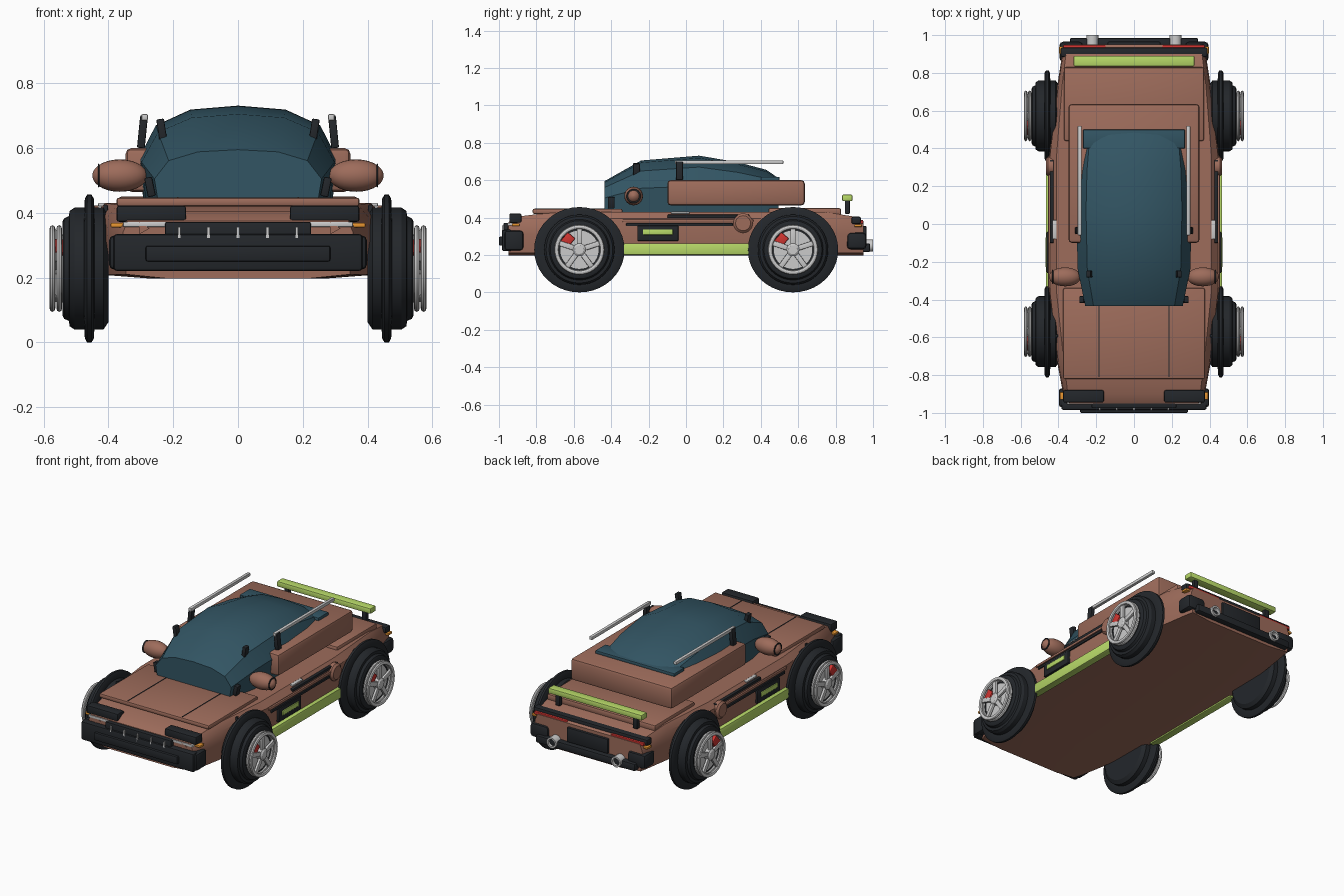
import bpy, bmesh, math
from mathutils import Matrix, Vector

if "Cube" in bpy.data.objects:
    bpy.data.objects.remove(bpy.data.objects["Cube"])


def mat(name, r, g, b):
    m = bpy.data.materials.new(name)
    m.diffuse_color = (r, g, b, 1)
    m.use_nodes = True
    m.node_tree.nodes["Principled BSDF"].inputs["Base Color"].default_value = m.diffuse_color
    return m


BROWN = mat("brown_paint", .34, .15, .105)
TEAL = mat("teal_glass", .032, .09, .125)
BLACK = mat("black_rubber", .017, .02, .024)
LIME = mat("lime_paint", .48, .70, .14)
RED = mat("red_paint", .62, .035, .03)
ORANGE = mat("orange_lens", .80, .30, .03)
SILVER = None


def finish(name, bm, m):
    bmesh.ops.recalc_face_normals(bm, faces=bm.faces[:])
    me = bpy.data.meshes.new(name)
    bm.to_mesh(me)
    bm.free()
    ob = bpy.data.objects.new(name, me)
    bpy.context.collection.objects.link(ob)
    if m:
        me.materials.append(m)
    return ob


def box(name, x, y, z, m=None, bevel=0.0, rot=None):
    """Box from (min, max) ranges, optionally bevelled and transformed."""
    bm = bmesh.new()
    bmesh.ops.create_cube(bm, size=1)
    for v in bm.verts:
        v.co = Vector([(a + b) / 2 + c * abs(b - a) for (a, b), c in zip((x, y, z), v.co)])
    if bevel:
        bmesh.ops.bevel(bm, geom=bm.edges[:], offset=bevel, segments=2, profile=.5, affect='EDGES')
    if rot:
        bm.transform(rot)
    return finish(name, bm, m)


def pair(name, x, y, z, m=None, bevel=0.0):
    for s, side in ((1, "right"), (-1, "left")):
        box(f"{name}_{side}", (s * x[0], s * x[1]), y, z, m, bevel)


def lathe(name, prof, centre, m=None, axis='X', closed=False, seg=40, stretch=1.0):
    """Turn (offset, radius) points round the X or Y axis."""
    bm = bmesh.new()
    rings = []
    for a, r in prof:
        ring = []
        for i in range(seg):
            t = 2 * math.pi * i / seg
            u, w = r * math.cos(t) * stretch, r * math.sin(t)
            co = (a, u, w) if axis == 'X' else (u, a, w)
            ring.append(bm.verts.new(Vector(co) + Vector(centre)))
        rings.append(ring)
    nxt = rings[1:] + ([rings[0]] if closed else [])
    for p, q in zip(rings, nxt):
        for i in range(seg):
            j = (i + 1) % seg
            bm.faces.new((p[i], p[j], q[j], q[i]))
    if not closed:
        bm.faces.new(rings[0])
        bm.faces.new(rings[-1])
    return finish(name, bm, m)


def loft(name, stations, m):
    """Skin mirrored half sections [(x, z) bottom to top] along y."""
    bm = bmesh.new()
    rings = []
    for y, half in stations:
        pts = half + [(-x, z) for x, z in reversed(half) if x > 0]
        rings.append([bm.verts.new((x, y, z)) for x, z in pts])
    n = len(rings[0])
    for p, q in zip(rings, rings[1:]):
        for i in range(n):
            bm.faces.new((p[i], p[(i + 1) % n], q[(i + 1) % n], q[i]))
    bm.faces.new(rings[0])
    bm.faces.new(rings[-1])
    return finish(name, bm, m)


# main body shell: (y, half width, top half width, top z)
shell = [(-.95, .36, .34, .375), (-.90, .375, .35, .405), (-.74, .405, .37, .425),
         (-.36, .45, .41, .43), (.36, .45, .41, .43), (.74, .405, .38, .43),
         (.90, .38, .36, .405), (.95, .37, .35, .375)]
loft("body", [(y, [(w * .6, .197), (w - .015, .21), (w, .31), (w - .005, zt - .035), (wt, zt)])
              for y, w, wt, zt in shell], BROWN)

# hood, rear deck and raised rear box
box("hood", (-.375, .375), (-.82, -.34), (.42, .447), BROWN, .008)
pair("hood_seam", (.183, .188), (-.81, -.36), (.44, .449), BLACK)
box("rear_deck", (-.37, .37), (.44, .83), (.41, .45), BROWN, .01)
box("rear_box", (-.347, .347), (-.10, .635), (.465, .60), BROWN, .018)

# cabin glass: (y, half width, roof z)
glass = [(-.435, .258, .595), (-.24, .298, .705), (.07, .306, .731),
         (.28, .30, .695), (.43, .285, .655), (.495, .27, .61)]
loft("cabin", [(y, [(w * .95, .425), (w, .425 + h * .47), (w * .83, .425 + h * .8),
                    (w * .48, .425 + h * .96), (0, .425 + h)])
               for y, w, h in [(y, w, z - .425) for y, w, z in glass]], TEAL)
box("rear_window_lip", (-.27, .27), (.40, .50), (.595, .618), TEAL, .005)

# roof rails, posts, windscreen pins
pair("roof_rail", (.278, .298), (-.06, .52), (.685, .705), SILVER, .004)
for s in (1, -1):
    for nm, x, y, z0, z1, lean in (("rail_post", .295, -.035, .60, .70, -.10),
                                   ("screen_pin", .235, -.265, .615, .69, .15),
                                   ("corner_pin", .272, -.40, .45, .51, .2)):
        c = Vector((s * x, y, (z0 + z1) / 2))
        h = (z1 - z0) / 2
        box(nm, (-.012, .012), (-.018, .018), (-h, h), BLACK, .004,
            Matrix.Translation(c) @ Matrix.Rotation(s * lean, 4, 'Y'))

# mirrors
for s in (1, -1):
    prof = [(s * (.365 + .085 * math.cos(t)), .05 * max(math.sin(t), .02))
            for t in [math.pi * i / 14 for i in range(15)]]
    lathe("mirror", prof, (0, -.28, .515), BROWN, seg=24)
    lathe("mirror_ring", [(s * .427, .034), (s * .433, .038), (s * .433, .03)],
          (0, -.28, .515), BLACK, closed=True, seg=24)

# side details
pair("sill", (.42, .467), (-.36, .36), (.20, .262), LIME, .006)
pair("side_vent", (.43, .462), (-.26, -.04), (.275, .357), BLACK, .006)
pair("vent_insert", (.45, .468), (-.23, -.07), (.308, .337), LIME, .003)
pair("side_trim", (.43, .455), (-.32, .25), (.355, .37), BLACK, .003)
pair("shoulder_trim", (.425, .445), (-.10, .34), (.398, .415), BLACK, .003)
pair("side_rail", (.42, .455), (-.34, .36), (.375, .392), BROWN, .005)
pair("door_handle", (.41, .432), (-.08, .02), (.42, .431), SILVER, .003)
for s in (1, -1):
    lathe("fuel_cap", [(s * .43, .052), (s * .455, .052), (s * .466, .04)], (0, .305, .37), BROWN, seg=24)
pair("fender_pin", (.402, .416), (-.60, -.585), (.38, .425), BLACK, .003)

# front end
box("front_bumper", (-.385, .385), (-.985, -.93), (.22, .335), BLACK, .012)
box("bumper_plate", (-.285, .285), (-1.0, -.96), (.25, .298), BLACK, .006)
pair("bumper_corner", (.34, .398), (-.97, -.87), (.225, .33), BLACK, .015)
box("grille", (-.225, .225), (-.975, -.92), (.31, .372), BLACK, .006)
for i in range(-2, 3):
    box("grille_bar", (i * .091 - .004, i * .091 + .004), (-.985, -.965), (.312, .357), SILVER)
pair("headlight_housing", (.16, .375), (-.945, -.88), (.372, .422), BLACK, .008)
pair("headlight_strip", (.20, .355), (-.955, -.91), (.357, .372), SILVER, .003)
pair("front_indicator", (.345, .393), (-.93, -.89), (.355, .369), ORANGE, .003)
for s in (1, -1):
    lathe("nose_spike", [(-.01, .022), (.02, .022)], (s * .295, -.945, .352), BROWN, 'Y', seg=3)

# rear end
box("tail_bar", (-.39, .39), (.885, .935), (.365, .405), BLACK, .01)
pair("tail_light", (.15, .375), (.92, .948), (.367, .386), RED, .004)
pair("rear_indicator", (.365, .396), (.90, .94), (.35, .364), ORANGE, .003)
box("rear_plate", (-.14, .14), (.93, .965), (.265, .355), BLACK, .006)
box("rear_bumper", (-.34, .34), (.92, .985), (.215, .262), BLACK, .01)
pair("rear_corner", (.27, .395), (.86, .965), (.23, .32), BLACK, .02)
for s in (1, -1):
    lathe("exhaust", [(.94, .032), (1.0, .032), (1.0, .022), (.96, .022)], (s * .22, 0, .25), SILVER, 'Y', seg=24)

# spoiler
box("spoiler", (-.32, .32), (.835, .89), (.488, .522), LIME, .006)
pair("spoiler_post", (.25, .28), (.85, .876), (.42, .49), BLACK, .004)

# wheels
for s in (1, -1):
    for cy in (-.57, .572):
        c = (0, cy, .228)
        tyre = [(.40, .165), (.415, .188), (.505, .188), (.52, .178), (.522, .162),
                (.537, .155), (.542, .145), (.542, .128), (.535, .126)]
        lathe("tyre", [(s * x, r) for x, r in tyre], c, BLACK)
        lathe("tyre_ridge", [(s * x, r) for x, r in ((.443, .18), (.445, .215), (.452, .228), (.466, .228),
                                                    (.473, .215), (.475, .18))], c, BLACK, stretch=1.06)
        lathe("brake_disc", [(s * .53, .105), (s * .548, .105)], c, SILVER)
        for x in (.552, .573):
            lathe("rim", [(s * (x + .009 * math.cos(t)), .122 + .012 * math.sin(t))
                          for t in [math.pi * i / 4 for i in range(8)]], c, SILVER, closed=True)
        lathe("hub", [(s * .53, .034), (s * .575, .034), (s * .582, .024)], c, SILVER, seg=20)
        for i in range(5):
            r = Matrix.Translation(c) @ Matrix.Rotation(2 * math.pi * i / 5, 4, 'X')
            box("spoke", (s * .558, s * .574), (-.014, .014), (.02, .12), SILVER, .004, r)
        box("brake_caliper", (s * .54, s * .568), (-.032, .032), (.055, .108), RED, .006,
            Matrix.Translation(c) @ Matrix.Rotation(math.radians(50), 4, 'X'))

# smooth the rounded surfaces
for o in bpy.data.objects:
    o.select_set(True)
    bpy.context.view_layer.objects.active = o
bpy.ops.object.shade_smooth_by_angle(angle=math.radians(32))
